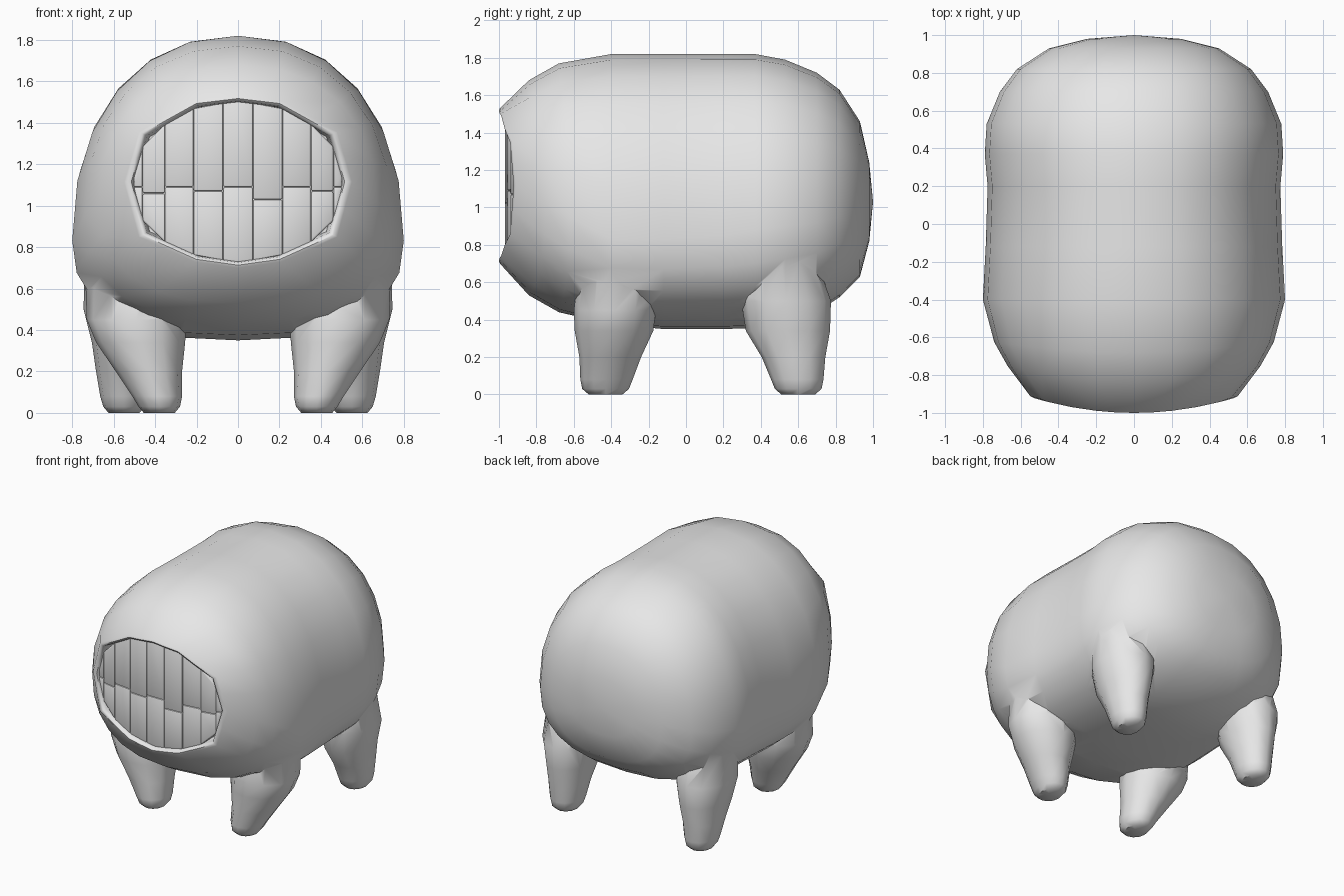
import bpy, bmesh, math

if "Cube" in bpy.data.objects:
    bpy.data.objects.remove(bpy.data.objects["Cube"])

SEG = 24

def material(name, rgb):
    m = bpy.data.materials.new(name)
    m.diffuse_color = (*rgb, 1)
    m.use_nodes = True
    m.node_tree.nodes["Principled BSDF"].inputs["Base Color"].default_value = m.diffuse_color
    return m

GREY = material("light grey", (0.8, 0.8, 0.8))

def make_object(name, bm):
    bmesh.ops.recalc_face_normals(bm, faces=bm.faces[:])
    me = bpy.data.meshes.new(name)
    bm.to_mesh(me)
    bm.free()
    ob = bpy.data.objects.new(name, me)
    me.materials.append(GREY)
    bpy.context.collection.objects.link(ob)
    return ob

def smooth(ob, angle):
    bpy.ops.object.select_all(action='DESELECT')
    bpy.context.view_layer.objects.active = ob
    ob.select_set(True)
    bpy.ops.object.shade_smooth_by_angle(angle=math.radians(angle))

def loft(name, rings, start, end):
    """Skin closed rings and close both ends with a fan to a point."""
    bm = bmesh.new()
    rows = [[bm.verts.new(p) for p in r] for r in rings]
    n = len(rows[0])
    for a, b in zip(rows, rows[1:]):
        for i in range(n):
            j = (i + 1) % n
            bm.faces.new((a[i], a[j], b[j], b[i]))
    for row, tip in ((rows[0], start), (rows[-1], end)):
        c = bm.verts.new(tip)
        for i in range(n):
            bm.faces.new((row[i], row[(i + 1) % n], c))
    return make_object(name, bm)

# Mouth outline: twelve straight sides, each split once to match the body rings
CORNERS = [(0, 1), (.38, .94), (.87, .58), (1, 0), (.87, -.64), (.38, -.93), (0, -1)]
CORNERS += [(-x, z) for x, z in CORNERS[-2:0:-1]]
MOUTH = []
for i, a in enumerate(CORNERS):
    b = CORNERS[(i + 1) % 12]
    MOUTH += [a, ((a[0] + b[0]) / 2, (a[1] + b[1]) / 2)]
MOUTH_Z = 1.115

def mouth_ring(y, w, h, k):
    return [(w * x, y + k * (w * x) ** 2, MOUTH_Z + h * z) for x, z in MOUTH]

def body_ring(y, top, bottom, w, zc, k=0.0):
    pts = []
    for i in range(SEG):
        a = 2 * math.pi * i / SEG
        s, c = math.sin(a), math.cos(a)
        e = 2 / 2.2 if c >= 0 else 2 / 2.5
        x = math.copysign(w * abs(s) ** e, s)
        z = zc + (top - zc if c >= 0 else bottom - zc) * abs(c) ** e
        pts.append((x, y + k * x * x, z))
    return pts

# Body: mouth recess, rounded lip, then barrel sections towards the back
body = loft("body", [
    mouth_ring(-.86, .49, .375, .2),
    mouth_ring(-.965, .505, .385, .26),
    mouth_ring(-.99, .515, .39, .27),
    mouth_ring(-1.0, .53, .402, .28),
    mouth_ring(-.995, .55, .415, .28),
    body_ring(-.84, 1.68, .53, .67, 1.02, .2),
    body_ring(-.68, 1.77, .44, .74, .95, .1),
    body_ring(-.40, 1.82, .375, .80, .83),
    body_ring(-.12, 1.82, .35, .785, .83),
    body_ring(.20, 1.82, .35, .775, .85),
    body_ring(.37, 1.82, .355, .79, .88),
    body_ring(.53, 1.79, .38, .78, .90),
    body_ring(.70, 1.72, .44, .71, .92),
    body_ring(.82, 1.63, .52, .62, .95),
    body_ring(.93, 1.46, .63, .45, 1.0),
    body_ring(.98, 1.24, .82, .25, 1.02),
], (0, -.86, MOUTH_Z), (0, 1.0, 1.03))

def leg(name, side, rings):
    loops = [[(side * (cx + rx * math.cos(2 * math.pi * i / 12)),
               cy + ry * math.sin(2 * math.pi * i / 12), z) for i in range(12)]
             for cx, cy, z, rx, ry in rings]
    b, t = rings[0], rings[-1]
    return loft(name, loops, (side * b[0], b[1], b[2]), (side * t[0], t[1], t[2]))

# Legs: tapered stumps that flare into the body, rear pair set wider
FRONT = [(.38, -.43, 0, .075, .09), (.38, -.43, .03, .10, .125), (.39, -.425, .08, .12, .14),
         (.43, -.405, .2, .16, .165), (.47, -.385, .34, .215, .21), (.49, -.38, .45, .24, .22),
         (.49, -.36, .75, .25, .2)]
REAR = [(.55, .60, 0, .075, .09), (.55, .60, .03, .10, .125), (.55, .595, .08, .115, .14),
        (.55, .575, .2, .135, .17), (.545, .545, .34, .16, .225), (.545, .535, .5, .2, .24),
        (.54, .50, .8, .2, .17)]
for s, label in ((-1, "left"), (1, "right")):
    for pos, rings in (("front", FRONT), ("rear", REAR)):
        limb = leg(f"{pos}_leg_{label}", s, rings)
        mod = body.modifiers.new("join_leg", 'BOOLEAN')
        mod.operation, mod.solver, mod.object = 'UNION', 'EXACT', limb
        bpy.context.view_layer.objects.active = body
        bpy.ops.object.modifier_apply(modifier=mod.name)
        bpy.data.objects.remove(limb)
smooth(body, 50)

# Teeth: two rows of bevelled blocks trimmed to the mouth outline
COLUMNS = [-.503, -.46, -.352, -.215, -.072, .072, .215, .352, .46, .503]
SEAMS = [1.09, 1.06, 1.09, 1.07, 1.09, 1.03, 1.09, 1.07, 1.09]

def mouth_edge(x, up):
    """Height of the mouth outline at x."""
    t = min(abs(x) / .51, 1)
    side = CORNERS[:4] if up > 0 else CORNERS[6:2:-1]
    for (x0, z0), (x1, z1) in zip(side, side[1:]):
        if t <= x1:
            return MOUTH_Z + .39 * (z0 + (z1 - z0) * (t - x0) / (x1 - x0))
    return MOUTH_Z

def tooth(name, x0, x1, seam, up):
    bm = bmesh.new()
    xs = [x0, x1]
    outline = [(x, seam) for x in xs] + [(x, mouth_edge(x, up)) for x in reversed(xs)]
    if x0 < 0 < x1:
        outline.insert(3, (0, mouth_edge(0, up)))
    # keep the slim corner teeth from folding over the seam
    outline = outline[:2] + [(x, seam + up * max(up * (z - seam), .03)) for x, z in outline[2:]]
    front = [bm.verts.new((x, -.97 + .24 * x * x, z)) for x, z in outline]
    back = [bm.verts.new((x, -.84 + .2 * x * x, z)) for x, z in outline]
    n = len(outline)
    bm.faces.new(front)
    bm.faces.new(back)
    for i in range(n):
        j = (i + 1) % n
        bm.faces.new((front[i], front[j], back[j], back[i]))
    edges = [e for e in bm.edges if not (e.verts[0] in back and e.verts[1] in back)]
    bmesh.ops.bevel(bm, geom=edges, offset=.009, segments=2, affect='EDGES', profile=.5)
    smooth(make_object(name, bm), 40)

for i, seam in enumerate(SEAMS):
    for up, row in ((1, "upper"), (-1, "lower")):
        tooth(f"{row}_tooth_{i + 1}", COLUMNS[i], COLUMNS[i + 1], seam, up)
